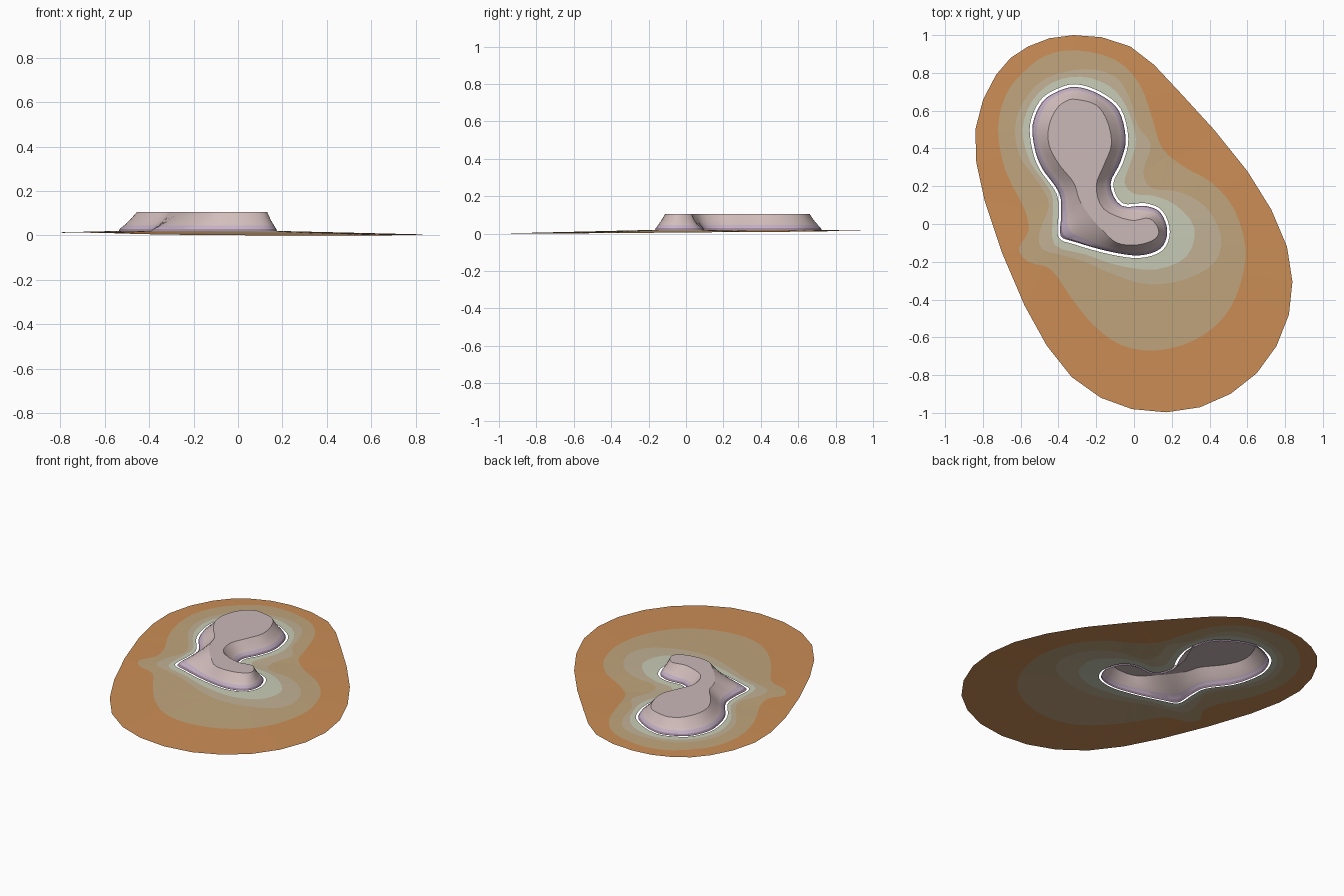
import bpy
import bmesh
from mathutils import Vector

cube = bpy.data.objects.get("Cube")
if cube:
    bpy.data.objects.remove(cube, do_unlink=True)


def material(name, *rgb):
    mat = bpy.data.materials.new(name)
    mat.use_nodes = True
    mat.diffuse_color = (*rgb, 1)
    for node in mat.node_tree.nodes:
        if node.type == "BSDF_PRINCIPLED":
            node.inputs["Base Color"].default_value = (*rgb, 1)
            node.inputs["Roughness"].default_value = 0.9
    return mat


orange = material("orange sand", .60, .27, .093)
tan = material("tan sand", .527, .376, .202)
beige = material("beige sand", .54, .44, .30)
sage = material("pale sage", .578, .60, .468)
rose = material("pale rose rock", .597, .479, .479)
cliff = material("warm rose rock", .645, .515, .505)
lilac = material("lilac rock", .56, .44, .56)
plum = material("plum rock", .34, .235, .33)


def smooth_loop(points, steps):
    """Closed Catmull-Rom curve through a few points."""
    pts = [Vector(p) for p in points]
    n = len(pts)
    loop = []
    for i in range(n):
        a, b, c, d = (pts[(i + k) % n] for k in (-1, 0, 1, 2))
        for s in range(steps):
            t = s / steps
            loop.append(b + (c - a) * t / 2
                        + (2 * a - 5 * b + 4 * c - d) * t * t / 2
                        + (3 * b - a - 3 * c + d) * t ** 3 / 2)
    return loop


def inset_loop(loop, width):
    """Move a clockwise loop inwards along its normals."""
    result = []
    for i, p in enumerate(loop):
        along = (loop[(i + 1) % len(loop)] - loop[i - 1]).normalized()
        result.append(p + Vector((along.y, -along.x)) * width)
    return result


def finish(bm, name, mats):
    mesh = bpy.data.meshes.new(name)
    bm.to_mesh(mesh)
    bm.free()
    for mat in mats:
        mesh.materials.append(mat)
    obj = bpy.data.objects.new(name, mesh)
    bpy.context.collection.objects.link(obj)
    return obj


# Outlines, all clockwise from the back
rim = smooth_loop([
    (-.32, 1), (-.02, .94), (.24, .7), (.6, .28), (.81, -.12), (.82, -.48),
    (.65, -.79), (.35, -.97), (-.01, -.98), (-.33, -.81), (-.58, -.43),
    (-.79, .12), (-.84, .5), (-.73, .79), (-.56, .94)], 2)
tan_edge = smooth_loop([
    (-.31, .92), (-.1, .87), (.03, .74), (.1, .55), (.15, .4), (.27, .3),
    (.41, .22), (.53, .08), (.59, -.13), (.56, -.33), (.47, -.5),
    (.31, -.62), (.11, -.67), (-.07, -.64), (-.22, -.53), (-.34, -.38),
    (-.44, -.24), (-.56, -.2), (-.61, -.13), (-.56, -.04), (-.58, .08),
    (-.68, .28), (-.72, .5), (-.68, .68), (-.59, .8), (-.47, .89)], 3)
beige_edge = smooth_loop([
    (-.26, .82), (-.1, .78), (-.02, .66), (.02, .52), (.09, .42), (.05, .28),
    (.09, .19), (.24, .17), (.38, .09), (.46, -.06), (.43, -.2), (.28, -.29),
    (.08, -.32), (-.1, -.27), (-.26, -.2), (-.4, -.16), (-.49, -.13),
    (-.5, -.04), (-.45, .1), (-.5, .21), (-.6, .35), (-.63, .5),
    (-.59, .64), (-.47, .77)], 3)
sage_edge = smooth_loop([
    (-.28, .78), (-.13, .73), (-.04, .62), (.01, .45), (-.02, .32),
    (-.05, .22), (0, .16), (.1, .15), (.22, .1), (.32, -.02), (.28, -.17),
    (.12, -.24), (-.08, -.22), (-.26, -.16), (-.42, -.11), (-.43, .05),
    (-.44, .17), (-.55, .33), (-.59, .5), (-.54, .65), (-.43, .75)], 3)
shore = smooth_loop([
    (-.31, .74), (-.18, .7), (-.07, .61), (-.03, .45), (-.06, .32),
    (-.11, .21), (-.06, .11), (.06, .11), (.15, .07), (.19, -.04),
    (.15, -.14), (.03, -.18), (-.13, -.16), (-.31, -.11), (-.4, -.07),
    (-.4, .05), (-.41, .16), (-.5, .29), (-.54, .4), (-.55, .53),
    (-.5, .65), (-.42, .71)], 4)
crown = smooth_loop([
    (-.31, .66), (-.2, .63), (-.14, .54), (-.12, .42), (-.16, .31),
    (-.2, .2), (-.16, .08), (-.02, .02), (.08, .03), (.13, -.03),
    (.11, -.08), (.02, -.11), (-.09, -.1), (-.17, -.03), (-.24, .05),
    (-.29, .13), (-.32, .22), (-.4, .32), (-.45, .42), (-.45, .52),
    (-.41, .61), (-.36, .65)], 4)


# Sloping ground bands, lower the further they lie from the shore
def shore_distance(p):
    return min((p - q).length for q in shore)


SHORE_HEIGHT = .02
reach = max(shore_distance(p) for p in rim)


def ground_band(name, outer, inner, mat):
    bm = bmesh.new()
    edges = []
    for loop in (outer, inner):
        verts = [bm.verts.new((p.x, p.y, 0)) for p in loop]
        edges += [bm.edges.new((verts[i - 1], v)) for i, v in enumerate(verts)]
    bmesh.ops.triangle_fill(bm, edges=edges, use_beauty=True, normal=(0, 0, 1))
    for face in bm.faces:
        face.normal_update()
        if face.normal.z < 0:
            face.normal_flip()
    for v in bm.verts:
        v.co.z = SHORE_HEIGHT * (1 - shore_distance(v.co.xy) / reach)
    finish(bm, name, [mat])


ground_band("outer_ground", rim, tan_edge, orange)
ground_band("middle_ground", tan_edge, beige_edge, tan)
ground_band("inner_ground", beige_edge, sage_edge, beige)
ground_band("shore_ground", sage_edge, shore, sage)

# Flat-topped rock, open below and separated from the ground by a narrow gap
foot = inset_loop(shore, .014)
steps = [(0, .018), (.08, .03), (.3, .045), (.6, .068), (1, .105)]
bm = bmesh.new()
rows = []
for t, z in steps:
    rows.append([bm.verts.new((*a.lerp(b, t), z)) for a, b in zip(foot, crown)])
for level, (low, high) in enumerate(zip(rows, rows[1:])):
    for i in range(len(low)):
        face = bm.faces.new((low[i], low[i - 1], high[i - 1], high[i]))
        face.material_index = min(level, 2)
top = bm.faces.new(list(reversed(rows[-1])))
top.material_index = 3
bmesh.ops.triangulate(bm, faces=[top])
rock = finish(bm, "rock_plateau", [plum, lilac, cliff, rose])

bpy.ops.object.select_all(action="DESELECT")
rock.select_set(True)
bpy.context.view_layer.objects.active = rock
bpy.ops.object.shade_smooth_by_angle(angle=.4)
